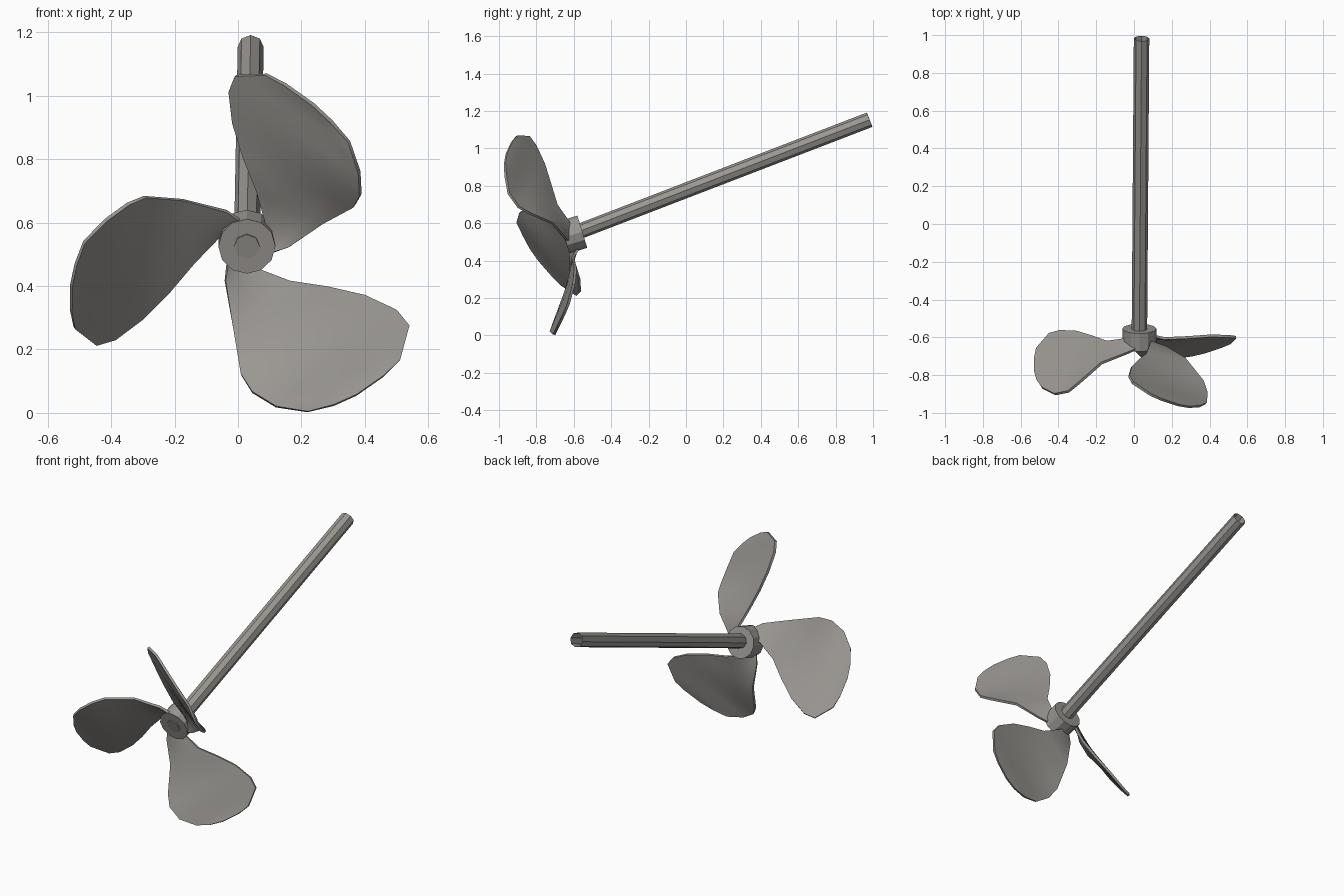
import bpy, bmesh, math
from mathutils import Vector, Matrix

if "Cube" in bpy.data.objects:
    bpy.data.objects.remove(bpy.data.objects["Cube"])

metal = bpy.data.materials.new("grey_metal")
metal.diffuse_color = (0.33, 0.315, 0.295, 1)
metal.use_nodes = True
metal.node_tree.nodes["Principled BSDF"].inputs["Base Color"].default_value = metal.diffuse_color

CENTRE = Vector((0.028, -0.65, 0.525))      # middle of the hub's front face
TILT = math.radians(17)
AXIS = Vector((0, math.cos(TILT), math.sin(TILT)))
UP = Vector((0, -math.sin(TILT), math.cos(TILT)))
SIDE = Vector((1, 0, 0))


def make_object(name, bm):
    bmesh.ops.recalc_face_normals(bm, faces=bm.faces)
    mesh = bpy.data.meshes.new(name)
    bm.to_mesh(mesh)
    bm.free()
    mesh.materials.append(metal)
    ob = bpy.data.objects.new(name, mesh)
    bpy.context.collection.objects.link(ob)
    return ob


def rod(name, start, end, radius, sides, open_end=False):
    """Cylinder between two points, with an optional open far end."""
    bm = bmesh.new()
    along = end - start
    bmesh.ops.create_cone(bm, cap_ends=True, segments=sides, radius1=radius,
                          radius2=radius, depth=along.length)
    if open_end:
        bmesh.ops.delete(bm, geom=[f for f in bm.faces if f.normal.z > 0.9],
                         context='FACES_ONLY')
    turn = along.to_track_quat('Z', 'Y').to_matrix().to_4x4()
    bm.transform(Matrix.Translation((start + end) / 2) @ turn)
    return make_object(name, bm)


# Hub and hollow drive shaft
rod("hub", CENTRE, CENTRE + AXIS * 0.1, 0.09, 12)
rod("drive_shaft", CENTRE - AXIS * 0.004, Vector((0.04, 0.982, 1.153)), 0.041, 8, True)

# Blade edges from root to tip: (radial, sideways, along axis)
LEADING = [(.02, -.085, .01), (.06, -.118, .0), (.193, -.172, -.04),
           (.313, -.217, -.139), (.368, -.21, -.188), (.441, -.167, -.217),
           (.511, -.093, -.205), (.54, -.014, -.19), (.556, .06, -.165)]
TRAILING = [(.045, -.02, .055), (.09, -.02, .045), (.171, .052, .01),
            (.25, .143, .01), (.337, .228, .01), (.427, .289, -.005),
            (.487, .299, -.025), (.552, .224, -.085), (.56, .16, -.12)]
STEPS = 6


def blade(name, angle):
    radial = SIDE * math.cos(angle) + UP * math.sin(angle)
    sideways = UP * math.cos(angle) - SIDE * math.sin(angle)
    bm = bmesh.new()
    rows = []
    for lead, trail in zip(LEADING, TRAILING):
        row = []
        for i in range(STEPS + 1):
            p = Vector(lead).lerp(Vector(trail), i / STEPS)
            row.append(bm.verts.new(CENTRE + radial * p.x + sideways * p.y + AXIS * p.z))
        rows.append(row)
    for a, b in zip(rows, rows[1:]):
        for i in range(STEPS):
            bm.faces.new((a[i], a[i + 1], b[i + 1], b[i]))
    ob = make_object(name, bm)
    # Thin plate thickness
    mod = ob.modifiers.new("thickness", 'SOLIDIFY')
    mod.thickness = 0.014
    mod.offset = 0
    bpy.ops.object.select_all(action='DESELECT')
    bpy.context.view_layer.objects.active = ob
    ob.select_set(True)
    bpy.ops.object.modifier_apply(modifier=mod.name)
    bpy.ops.object.shade_smooth_by_angle(angle=math.radians(40))


# Three blades spaced evenly round the hub
for n, degrees in enumerate((62, 182, 302), 1):
    blade(f"blade_{n}", math.radians(degrees))
